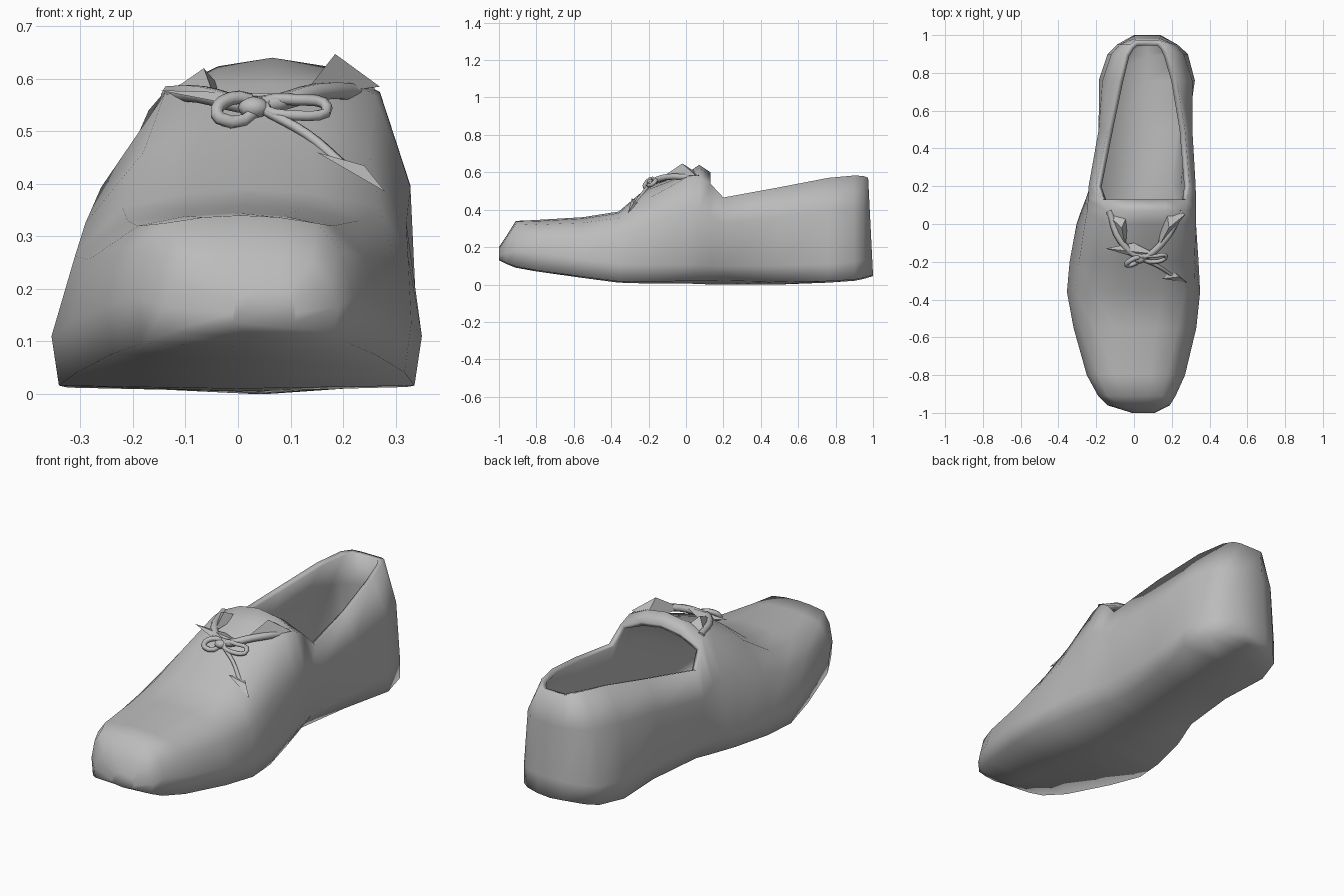
import bpy, bmesh, math
from mathutils import Vector

if "Cube" in bpy.data.objects:
    bpy.data.objects.remove(bpy.data.objects["Cube"])

grey = bpy.data.materials.new("shoe_grey")
grey.diffuse_color = (0.5, 0.5, 0.5, 1)
grey.use_nodes = True
grey.node_tree.nodes["Principled BSDF"].inputs["Base Color"].default_value = grey.diffuse_color


def finish(ob, angle=60):
    ob.data.materials.append(grey)
    bpy.ops.object.select_all(action='DESELECT')
    ob.select_set(True)
    bpy.context.view_layer.objects.active = ob
    bpy.ops.object.shade_smooth_by_angle(angle=math.radians(angle))


def link(name, data):
    ob = bpy.data.objects.new(name, data)
    bpy.context.collection.objects.link(ob)
    return ob


def mix(a, b, t):
    return a + (b - a) * t


# Shoe upper stations: y, bottom z, widest left/right x, rim left/right x, rim z, centre-top z
stations = [
    (-1.00, .13, -.01, .11, .01, .10, .19, .20),
    (-.96, .11, -.14, .19, -.09, .14, .25, .26),
    (-.91, .09, -.19, .22, -.14, .15, .325, .34),
    (-.80, .07, -.25, .27, -.19, .18, .32, .345),
    (-.55, .035, -.32, .33, -.21, .23, .33, .36),
    (-.36, .01, -.355, .35, -.22, .27, .355, .39),
    (-.20, .005, -.345, .35, -.18, .25, .46, .525),
    (.00, .005, -.32, .345, -.14, .26, .57, .59),
    (.07, .003, -.30, .34, -.14, .27, .575, .64),
    (.13, .00, -.28, .335, -.17, .28, .54, .60),
    (.20, .00, -.26, .33, -.20, .295, .465, .50),
    (.50, .00, -.20, .315, -.14, .27, .52, .52),
    (.76, .01, -.19, .33, -.085, .225, .57, .57),
    (.90, .02, -.14, .285, -.05, .185, .583, .583),
    (.95, .03, -.09, .23, -.02, .16, .58, .58),
    (.99, .045, .00, .14, .01, .13, .57, .57),
]
OPENING_START = .13


def section(y, zb, xl, xr, tl, tr, zt, zc):
    """Ring: sole centre, right side, rim, top, rim, left side."""
    cx, ct = (xl + xr) / 2, (tl + tr) / 2
    # the sole is drawn in at the waist, more on the right side
    waist = max(0, min((y + .27) / .47, (.85 - y) / .65))
    heel = y > .6
    bulge = .33 if y < .3 else .22

    def side(x, t, tuck, b):
        zw = zb + min(.1, (zt - zb) * .4)
        return [(mix(cx, x, 1 if heel else .96) - tuck * waist, zb + .006 + abs(tuck) * waist * .15),
                (x - tuck * waist * .55, zw),
                (mix(x, t, b), mix(zw, zt, .62)), (t, zt),
                (mix(t, ct, .5), mix(zt, zc, .75))]
    ring = ([(cx, zb)] + side(xr, tr, .10, bulge * (1 - .7 * waist)) + [(ct, zc)]
            + side(xl, tl, -.05, bulge)[::-1])
    # the heel back leans slightly inwards towards the rim
    lean = .05 if y > .96 else 0
    return [Vector((x, y + lean * (.25 - z), z)) for x, z in ring]


bm = bmesh.new()
rings = [[bm.verts.new(p) for p in section(*s)] for s in stations]
n = len(rings[0])
for i in range(len(rings) - 1):
    a, b = rings[i], rings[i + 1]
    for j in range(n):
        if 4 <= j <= 7 and stations[i + 1][0] > OPENING_START:
            continue                                   # foot opening
        k = (j + 1) % n
        bm.faces.new((a[j], b[j], b[k], a[k]))
bm.faces.new(rings[0])                                 # toe tip
h = rings[-1]                                          # heel back
bm.faces.new((h[0], h[11], h[1]))
for j in range(1, 4):
    bm.faces.new((h[j], h[12 - j], h[11 - j], h[j + 1]))
bmesh.ops.delete(bm, geom=[v for v in bm.verts if not v.link_faces], context='VERTS')
me = bpy.data.meshes.new("shoe_upper")
bm.to_mesh(me)
bm.free()
upper = link("shoe_upper", me)
wall = upper.modifiers.new("wall", 'SOLIDIFY')
wall.thickness, wall.offset = .03, -1
finish(upper, 110)


# Laces: round cords along short paths
def cord(name, pts, radius, cyclic=False):
    cu = bpy.data.curves.new(name, 'CURVE')
    cu.dimensions = '3D'
    cu.bevel_depth, cu.bevel_resolution, cu.resolution_u = radius, 1, 4
    cu.use_fill_caps = True
    sp = cu.splines.new('BEZIER')
    sp.bezier_points.add(len(pts) - 1)
    for bp, p in zip(sp.bezier_points, pts):
        bp.co = p
        bp.handle_left_type = bp.handle_right_type = 'AUTO'
    sp.use_cyclic_u = cyclic
    cu.materials.append(grey)
    return link(name, cu)


cord("lace_band", [(-.13, .07, .57), (-.07, -.09, .57), (.04, -.17, .55),
                   (.15, -.1, .575), (.25, .07, .57)], .018)
cord("lace_loop_left", [(.03, -.18, .55), (-.03, -.2, .555), (-.035, -.22, .525)], .013, True)
cord("lace_loop_right", [(.05, -.18, .55), (.11, -.17, .56), (.17, -.17, .545),
                         (.11, -.2, .53)], .011, True)
cord("lace_end", [(.05, -.19, .54), (.13, -.225, .495), (.2, -.27, .435)], .01)

# Lace knot
bpy.ops.mesh.primitive_uv_sphere_add(segments=8, ring_count=6, radius=.03,
                                     location=(.03, -.185, .545))
knot = bpy.context.object
knot.name = "lace_knot"
knot.scale = (1, .8, .7)
finish(knot)


# Pointed folds beside the tongue, and the lace tags
def fold(name, pts):
    me = bpy.data.meshes.new(name)
    me.from_pydata(pts, [], [(0, 1, 2), (0, 2, 3), (0, 3, 1), (1, 3, 2)])
    b = bmesh.new()
    b.from_mesh(me)
    bmesh.ops.recalc_face_normals(b, faces=b.faces)
    b.to_mesh(me)
    b.free()
    finish(link(name, me), 30)


fold("fold_right", [(.185, -.02, .647), (.12, -.14, .565), (.27, .05, .585), (.17, .1, .57)])
fold("fold_left", [(-.065, -.02, .62), (-.13, .04, .575), (-.045, -.13, .565), (-.03, .06, .58)])
fold("fold_front", [(-.15, -.13, .578), (.12, -.16, .57), (.02, -.18, .545), (.0, -.1, .56)])
fold("lace_tag", [(.15, -.29, .46), (.24, -.28, .435), (.28, -.31, .385), (.2, -.24, .44)])
